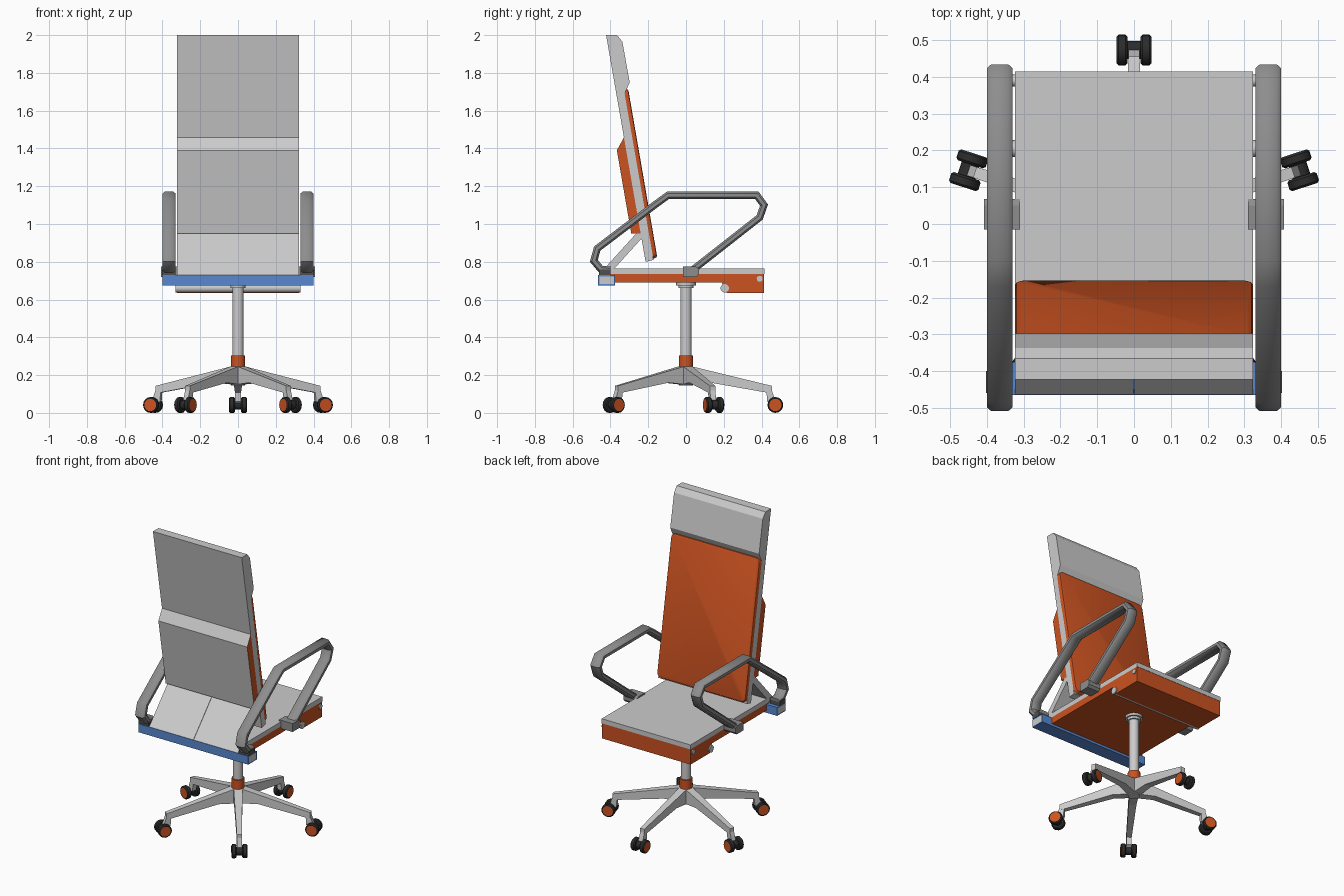
import bpy, bmesh, math
from mathutils import Matrix, Vector

if "Cube" in bpy.data.objects:
    bpy.data.objects.remove(bpy.data.objects["Cube"])


def material(name, rgb):
    m = bpy.data.materials.new(name)
    m.diffuse_color = (*rgb, 1)
    m.use_nodes = True
    m.node_tree.nodes["Principled BSDF"].inputs["Base Color"].default_value = (*rgb, 1)
    return m


LIGHT = material("light grey", (0.6, 0.6, 0.6))
GREY = material("arm grey", (0.27, 0.27, 0.27))
DARK = material("dark grey", (0.08, 0.08, 0.08))
ORANGE = material("orange", (0.6, 0.085, 0.015))
BLUE = material("blue", (0.1, 0.25, 0.64))
BLACK = material("black", (0.025, 0.025, 0.025))


def finish(name, bm, mats, smooth=None, matrix=None):
    """Turn a bmesh into an object, optionally smooth below an angle."""
    if matrix:
        bm.transform(matrix)
    bmesh.ops.recalc_face_normals(bm, faces=bm.faces)
    mesh = bpy.data.meshes.new(name)
    bm.to_mesh(mesh)
    bm.free()
    for m in mats:
        mesh.materials.append(m)
    ob = bpy.data.objects.new(name, mesh)
    bpy.context.collection.objects.link(ob)
    if smooth:
        bpy.ops.object.select_all(action="DESELECT")
        ob.select_set(True)
        bpy.context.view_layer.objects.active = ob
        bpy.ops.object.shade_smooth_by_angle(angle=math.radians(smooth))
    return ob


def prism_mesh(points, x0, x1):
    """Side profile in (y, z) extruded along x."""
    bm = bmesh.new()
    face = bm.faces.new([bm.verts.new((x0, y, z)) for y, z in points])
    ext = bmesh.ops.extrude_face_region(bm, geom=[face])["geom"]
    bmesh.ops.translate(bm, vec=(x1 - x0, 0, 0),
                        verts=[v for v in ext if isinstance(v, bmesh.types.BMVert)])
    bmesh.ops.recalc_face_normals(bm, faces=bm.faces)
    return bm


def prism(name, points, x0, x1, mat):
    return finish(name, prism_mesh(points, x0, x1), [mat])


def rect(y0, y1, z0, z1):
    return [(y0, z0), (y1, z0), (y1, z1), (y0, z1)]


def side_faces(bm):
    return [f for f in bm.faces if abs(f.normal.x) > 0.9]


def cylinder_mesh(r, z0, z1, sides):
    bm = bmesh.new()
    bmesh.ops.create_cone(bm, cap_ends=True, segments=sides, radius1=r, radius2=r,
                          depth=z1 - z0, matrix=Matrix.Translation((0, 0, (z0 + z1) / 2)))
    return bm


def cylinder(name, r, z0, z1, mat, sides=16, matrix=None):
    return finish(name, cylinder_mesh(r, z0, z1, sides), [mat], 40, matrix)


ALONG_X = Matrix.Rotation(math.pi / 2, 4, "Y")
W = 0.323

# Seat board and the orange body below it
prism("seat_board", rect(-0.40, 0.415, 0.735, 0.765), -W, W, LIGHT)
prism("seat_body", [(-0.40, 0.69), (0.19, 0.69), (0.215, 0.635), (0.413, 0.635),
                    (0.413, 0.735), (-0.40, 0.735)], -W, W, ORANGE)
for name, y, z, r in (("front_pin", 0.39, 0.71, 0.016), ("rear_pin", 0.205, 0.66, 0.023)):
    cylinder(name, r, -0.33, 0.33, LIGHT, 12, Matrix.Translation((0, y, z)) @ ALONG_X)

# Blue cross bar with grey inset ends
bm = prism_mesh(rect(-0.465, -0.375, 0.675, 0.73), -0.4, 0.4)
ends = side_faces(bm)
bmesh.ops.inset_individual(bm, faces=ends, thickness=0.01)
for f in ends:
    f.material_index = 1
finish("cross_bar", bm, [BLUE, LIGHT])

# Backrest panel with thicker headrest
prism("back_panel", [(-0.423, 2.0), (-0.365, 2.0), (-0.337, 1.965), (-0.298, 1.75),
                     (-0.325, 1.69), (-0.172, 0.81), (-0.214, 0.80)], -W, W, LIGHT)

# Lumbar shell: grey skin, orange sides
bm = prism_mesh([(-0.328, 1.46), (-0.366, 1.39), (-0.29, 0.95), (-0.24, 0.95)], -W, W)
for f in side_faces(bm):
    f.material_index = 1
finish("lumbar_shell", bm, [LIGHT, ORANGE])

# Orange back cushion, rounded corners and soft rim
bm = prism_mesh([(-0.332, 1.708), (-0.306, 1.715), (-0.152, 0.823), (-0.178, 0.816)], -W, W)
corners = [e for e in bm.edges
           if abs((e.verts[0].co - e.verts[1].co).normalized().y) > 0.8]
bmesh.ops.bevel(bm, geom=corners, offset=0.03, segments=4, profile=0.5, affect="EDGES")
bm.normal_update()
front = [f for f in bm.faces if f.normal.y > 0.9]
rim = [e for f in front for e in f.edges]
bmesh.ops.bevel(bm, geom=rim, offset=0.01, segments=2, profile=0.5, affect="EDGES")
finish("back_cushion", bm, [ORANGE], 40)

# Sloping rear support in two halves
for side, x0, x1 in (("right", -W, -0.001), ("left", 0.001, W)):
    prism(side + "_rear_support", [(-0.25, 0.965), (-0.463, 0.73), (-0.41, 0.73),
                                   (-0.22, 0.94)], x0, x1, LIGHT)

# Looped armrests: a chamfered flat section swept along a side path
PATH = [Vector(p) for p in ((-0.40, 0.755), (-0.45, 0.76), (-0.488, 0.805), (-0.47, 0.87),
                            (-0.16, 1.105), (-0.095, 1.152), (0.375, 1.152), (0.413, 1.10),
                            (0.39, 1.035), (0.02, 0.745))]
SECTION = [(0.023, 0.019), (0.035, 0.009), (0.035, -0.009), (0.023, -0.019)]
SECTION += [(-a, -b) for a, b in SECTION]


def armrest(name, cx):
    bm = bmesh.new()
    rings = []
    for i, p in enumerate(PATH):
        d0 = (p - PATH[i - 1]).normalized() if i else (PATH[1] - p).normalized()
        d1 = (PATH[i + 1] - p).normalized() if i < len(PATH) - 1 else d0
        t = (d0 + d1).normalized()
        n = Vector((-t.y, t.x)) / max(t.dot(d0), 0.5)
        rings.append([bm.verts.new((cx + a, p.x + n.x * b, p.y + n.y * b)) for a, b in SECTION])
    k = len(SECTION)
    for r0, r1 in zip(rings, rings[1:]):
        for j in range(k):
            bm.faces.new((r0[j], r0[(j + 1) % k], r1[(j + 1) % k], r1[j]))
    bm.faces.new(rings[0])
    bm.faces.new(rings[-1])
    finish(name, bm, [GREY], 42)


for side, s in (("right", -1), ("left", 1)):
    armrest(side + "_armrest", s * 0.365)
    prism(side + "_arm_bracket", [(-0.015, 0.72), (0.055, 0.72), (0.068, 0.735), (0.068, 0.765),
                                  (0.05, 0.775), (-0.015, 0.775)], s * 0.31, s * 0.408, GREY)
    prism(side + "_arm_foot", rect(-0.46, -0.40, 0.73, 0.76), s * 0.33, s * 0.403, DARK)

# Gas column
cylinder("column", 0.03, 0.2, 0.69, LIGHT)
cylinder("column_top_ring", 0.052, 0.675, 0.692, LIGHT)
cylinder("column_top_neck", 0.04, 0.66, 0.68, LIGHT)
cylinder("column_collar", 0.038, 0.245, 0.305, ORANGE)
cylinder("base_hub", 0.036, 0.145, 0.247, LIGHT)

# Five tapered legs with twin-wheel casters
REACH = 0.473
for i in range(5):
    spin = Matrix.Rotation(math.radians(72 * i), 4, "Z")
    tag = str(i + 1)
    bm = prism_mesh([(0, 0.247), (0.035, 0.245), (0.455, 0.143), (0.455, 0.108),
                     (0.425, 0.108), (0.13, 0.16), (0.02, 0.15), (0, 0.15)], -1, 1)
    for v in bm.verts:
        v.co.x *= 0.027 - 0.026 * v.co.y
    finish("leg_" + tag, bm, [LIGHT], None, spin)
    bm = prism_mesh([(0.425, 0.125), (0.453, 0.125), (0.475, 0.06), (0.475, 0.04),
                     (0.43, 0.06)], -0.015, 0.015)
    finish("caster_neck_" + tag, bm, [LIGHT], None, spin)

    place = spin @ Matrix.Translation((0, REACH, 0.042)) @ ALONG_X
    cylinder("caster_axle_" + tag, 0.025, -0.02, 0.02, BLACK, 12, place)
    for s in (-1, 1):
        bm = cylinder_mesh(0.042, 0.017, 0.048, 16)
        rims = [e for e in bm.edges if abs(e.verts[0].co.z - e.verts[1].co.z) < 0.001]
        bmesh.ops.bevel(bm, geom=rims, offset=0.006, segments=1, affect="EDGES")
        bm.normal_update()
        cap = [f for f in bm.faces if f.normal.z > 0.99]
        bmesh.ops.inset_region(bm, faces=cap, thickness=0.003)
        for f in cap:
            f.material_index = 1
        flip = Matrix.Rotation(0 if s > 0 else math.pi, 4, "X")
        finish("caster_wheel_" + tag + ("a" if s > 0 else "b"), bm, [BLACK, ORANGE], 30,
               place @ flip)
